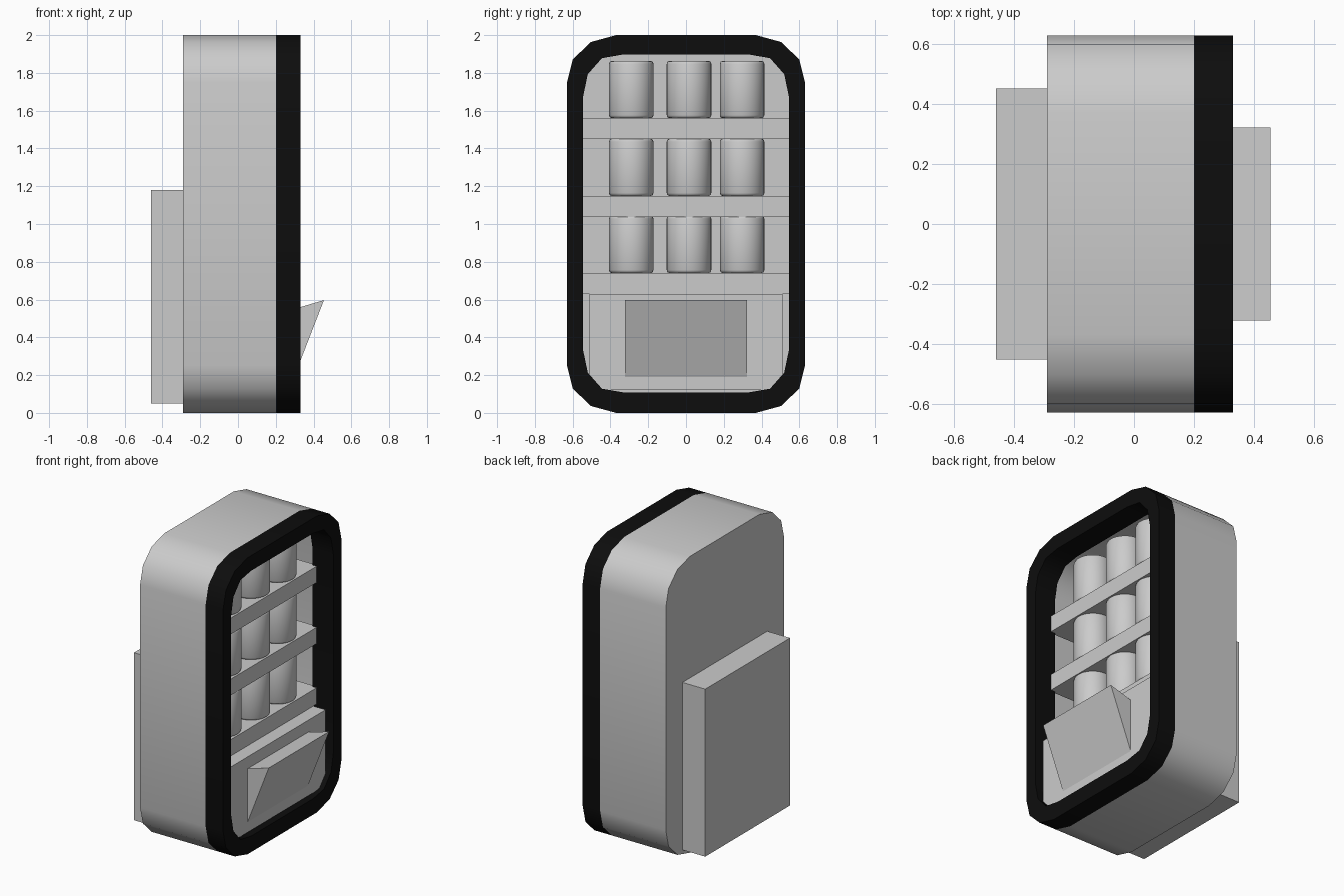
import bpy, bmesh, math

if "Cube" in bpy.data.objects:
    bpy.data.objects.remove(bpy.data.objects["Cube"])


def finish(name, bm, smooth=None, mat=None, recalc=True):
    if recalc:
        bmesh.ops.recalc_face_normals(bm, faces=bm.faces)
    me = bpy.data.meshes.new(name)
    bm.to_mesh(me)
    bm.free()
    ob = bpy.data.objects.new(name, me)
    bpy.context.collection.objects.link(ob)
    if mat:
        me.materials.append(mat)
    if smooth:
        bpy.ops.object.select_all(action='DESELECT')
        ob.select_set(True)
        bpy.context.view_layer.objects.active = ob
        bpy.ops.object.shade_smooth_by_angle(angle=math.radians(smooth))
    return ob


def box(name, x0, x1, hy, z0, z1):
    bm = bmesh.new()
    bmesh.ops.create_cube(bm, size=1)
    for v in bm.verts:
        v.co = ((x0 + x1) / 2 + v.co.x * (x1 - x0), v.co.y * 2 * hy,
                (z0 + z1) / 2 + v.co.z * (z1 - z0))
    return finish(name, bm)


def outline(corner, mid):
    """Mirror one top corner (y, height above mid) into a full closed loop."""
    c = corner
    r = c[::-1]
    loop = (c + [(y, -h) for y, h in r] + [(-y, -h) for y, h in c]
            + [(-y, h) for y, h in r])
    return [(y, mid + h) for y, h in loop]


def ring(bm, pts, x):
    return [bm.verts.new((x, y, z)) for y, z in pts]


def bridge(bm, a, b):
    n = len(a)
    for i in range(n):
        j = (i + 1) % n
        bm.faces.new((a[i], a[j], b[j], b[i]))


outer = outline([(.37, 1), (.505, .963), (.60, .87), (.63, .75)], 1)
inner = outline([(.33, .895), (.445, .875), (.52, .79), (.545, .67)], 1.003)

# hollow cabinet shell, open at the display side
bm = bmesh.new()
back, front = ring(bm, outer, -.29), ring(bm, outer, .20)
bridge(bm, back, front)
bm.faces.new(back)
finish("cabinet_shell", bm, 40)

# black frame around the opening
black = bpy.data.materials.new("black_frame")
black.diffuse_color = (.004, .004, .004, 1)
black.use_nodes = True
black.node_tree.nodes["Principled BSDF"].inputs["Base Color"].default_value = black.diffuse_color
bm = bmesh.new()
loops = [ring(bm, outer, .20), ring(bm, outer, .33),
         ring(bm, inner, .33), ring(bm, inner, .175)]
for i in range(4):
    bridge(bm, loops[i], loops[(i + 1) % 4])
finish("door_frame", bm, 40, black)

# cooling unit on the back, dispenser block at the bottom
box("rear_unit", -.46, -.29, .452, .05, 1.18)
box("dispenser_block", -.28, .297, .51, .12, .63)

# tilted flap
bm = bmesh.new()
prof = [(.297, .55), (.455, .597), (.297, .19)]
left = [bm.verts.new((x, -.322, z)) for x, z in prof]
right = [bm.verts.new((x, .322, z)) for x, z in prof]
bridge(bm, left, right)
bm.faces.new(left)
bm.faces.new(right)
finish("dispenser_flap", bm)

# shelves, each with a row of three cans
for s, top in enumerate((.74, 1.148, 1.56)):
    box(f"shelf_{s + 1}", -.28, .205, .56, top - .11, top)
    for c, y in enumerate((-.29, .016, .297)):
        bm = bmesh.new()
        bmesh.ops.create_cone(bm, cap_ends=True, segments=32,
                              radius1=.118, radius2=.118, depth=.304)
        rims = [e for e in bm.edges if abs(e.verts[0].co.z - e.verts[1].co.z) < 1e-4]
        bmesh.ops.bevel(bm, geom=rims, offset=.016, segments=2, profile=.5,
                        affect='EDGES')
        bmesh.ops.translate(bm, verts=bm.verts, vec=(.085, y, top + .152))
        finish(f"can_{s + 1}_{c + 1}", bm, 50)
